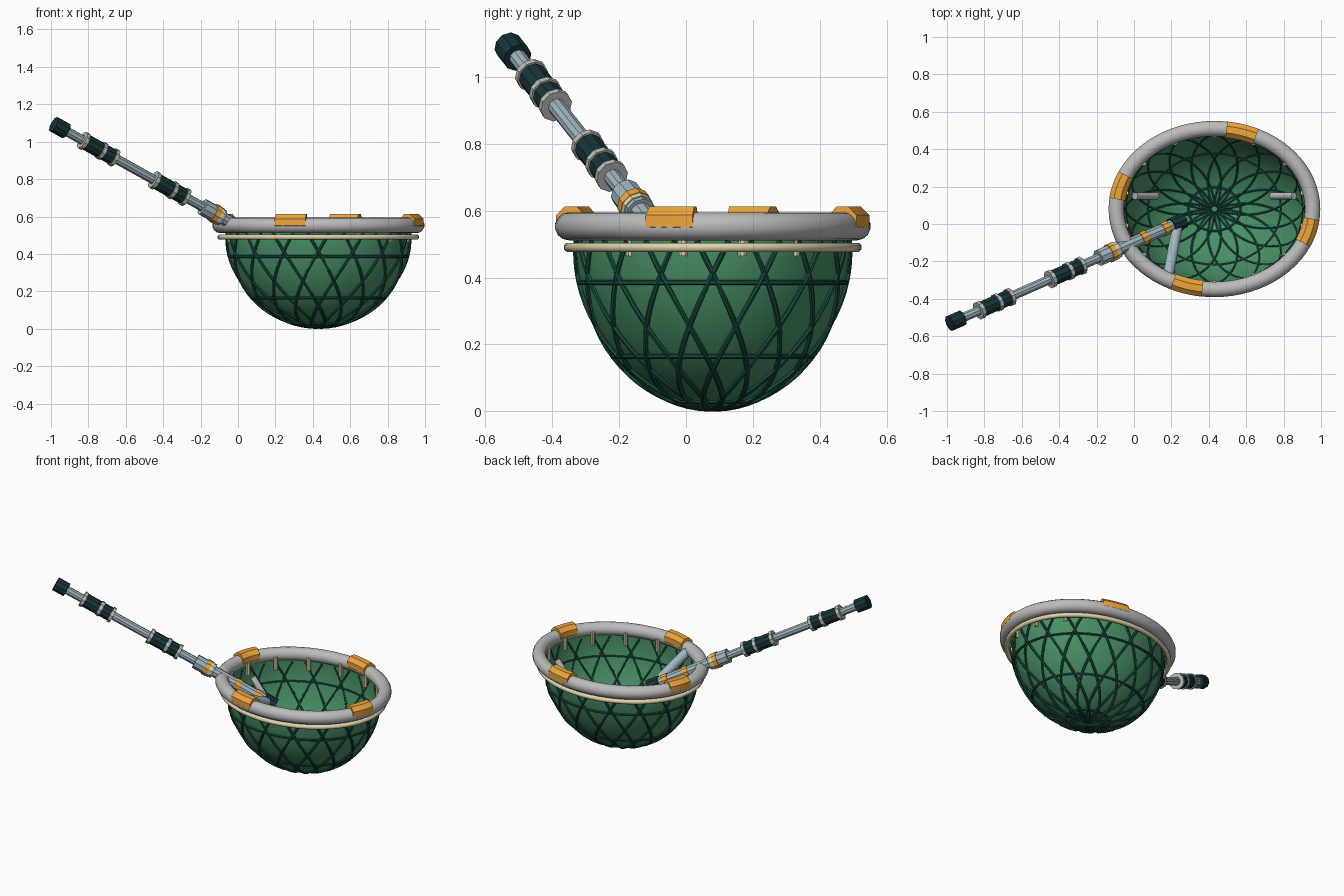
import bpy
from math import sin, cos, pi, radians, sqrt
from mathutils import Vector

if "Cube" in bpy.data.objects:
    bpy.data.objects.remove(bpy.data.objects["Cube"])

CX, CY = 0.43, 0.08          # bowl centre
TAU = 2 * pi


def mat(name, r, g, b):
    m = bpy.data.materials.new(name)
    m.diffuse_color = (r, g, b, 1)
    m.use_nodes = True
    m.node_tree.nodes["Principled BSDF"].inputs["Base Color"].default_value = m.diffuse_color
    return m


GREEN = mat("bowl_green", .065, .28, .13)
DARK = mat("net_dark_green", .01, .075, .05)
GRIP = mat("grip_dark", .008, .035, .04)
ORANGE = mat("clamp_orange", .86, .38, .045)
BLUE = mat("pole_blue_grey", .36, .47, .53)
CREAM = mat("cord_cream", .75, .66, .42)
GREY = mat("rim_grey", .5, .5, .5)


def build(name, verts, faces, m, angle=40):
    me = bpy.data.meshes.new(name)
    me.from_pydata(verts, [], faces)
    ob = bpy.data.objects.new(name, me)
    bpy.context.collection.objects.link(ob)
    me.materials.append(m)
    if angle:
        bpy.ops.object.select_all(action='DESELECT')
        ob.select_set(True)
        bpy.context.view_layer.objects.active = ob
        bpy.ops.object.shade_smooth_by_angle(angle=radians(angle))
    return ob


def sweep(paths, r, sides, closed=False):
    """Round tubes along point lists; returns verts and faces."""
    vs, fs = [], []
    for pts in paths:
        base, n = len(vs), len(pts)
        for i, p in enumerate(pts):
            a = pts[(i - 1) % n] if closed or i else p
            b = pts[(i + 1) % n] if closed or i < n - 1 else p
            t = (b - a).normalized()
            up = Vector((0, 0, 1)) if abs(t.z) < .98 else Vector((1, 0, 0))
            u = t.cross(up).normalized()
            w = u.cross(t)
            for k in range(sides):
                q = TAU * (k + .5) / sides
                vs.append(p + (u * cos(q) + w * sin(q)) * r)
        for i in range(n if closed else n - 1):
            j = (i + 1) % n
            for k in range(sides):
                l = (k + 1) % sides
                fs.append((base + i * sides + k, base + i * sides + l,
                           base + j * sides + l, base + j * sides + k))
        if not closed:
            fs.append(tuple(base + k for k in reversed(range(sides))))
            fs.append(tuple(base + (n - 1) * sides + k for k in range(sides)))
    return vs, fs


def tube(name, paths, r, sides, m, closed=False, angle=40):
    return build(name, *sweep(paths, r, sides, closed), m, angle)


def oval(a, b, z, t0=0, t1=TAU, n=64, closed=True):
    d = n if closed else n - 1
    return [Vector((CX + a * cos(t0 + (t1 - t0) * i / d),
                    CY + b * sin(t0 + (t1 - t0) * i / d), z)) for i in range(n)]


def bowl_point(f, t, s=1.0):
    """f: 0 at bottom pole, 1 at top; t: angle round."""
    q = f * pi / 2
    return Vector((CX + .49 * s * sin(q) * cos(t), CY + .41 * s * sin(q) * sin(t),
                   .51 - .50 * s * cos(q)))


# bowl shell
N, R = 48, 16
verts = [bowl_point(0, 0)]
for i in range(1, R + 1):
    verts += [bowl_point(i / R, TAU * k / N) for k in range(N)]
verts += [v + Vector((0, 0, .02)) for v in verts[-N:]]
faces = [(0, 1 + (k + 1) % N, 1 + k) for k in range(N)]
for i in range(R):
    a, b = 1 + i * N, 1 + (i + 1) * N
    faces += [(a + k, a + (k + 1) % N, b + (k + 1) % N, b + k) for k in range(N)]
build("bowl", verts, faces, GREEN, 60)

# net strands spiralling both ways, plus level hoops
STRANDS, TWIST = 16, .9
strands = [[bowl_point(.02 + .98 * i / 20, TAU * k / STRANDS + d * TWIST * i / 20, 1.006)
            for i in range(21)] for k in range(STRANDS) for d in (-1, 1)]
tube("net_strands", strands, .008, 6, DARK)
for z in (.385, .165, .03):
    s = sqrt(1 - ((.51 - z) / .5) ** 2) * 1.006
    tube("net_hoop", [oval(.49 * s, .41 * s, z)], .008, 6, DARK, True)

# rim, cord ring and clamps
tube("rim", [oval(.525, .43, .553, n=72)], .042, 14, GREY, True, 60)
tube("cord_ring", [oval(.525, .431, .49)], .015, 8, CREAM, True, 60)
for c in (74, 164, 254, 344):
    tube("rim_clamp", [oval(.523, .428, .569, radians(c - 9), radians(c + 9), 6, False)],
         .047, 8, ORANGE, False, 30)

# short pegs hanging below the rim
pegs = []
for k in range(14):
    t = TAU * (k + .5) / 14
    x, y = CX + .485 * cos(t), CY + .395 * sin(t)
    pegs.append([Vector((x, y, .55)), Vector((x, y, .465))])
tube("hanging_pegs", pegs, .014, 8, CREAM)

# inner side rods
rods = [[Vector((CX + s * .425, .15, .47)), Vector((CX + s * .31, .15, .33))] for s in (-1, 1)]
tube("inner_rods", rods, .02, 10, GREY)


# handle
def axis(x):
    return Vector((x, -.525 + .44 * (x + .97), 1.085 - .555 * (x + .97)))


def seg(name, x0, x1, r, m, sides=10):
    tube(name, [[axis(x0), axis(x1)]], r, sides, m, angle=30)


seg("handle_pole", -.95, .2, .026, BLUE)
seg("handle_end_cap", -.985, -.92, .044, GRIP)
for g in (-.745, -.365):
    seg("handle_grip", g - .08, g + .08, .044, GRIP)
    for o in (-.08, .015, .08):
        seg("grip_band", g + o - .008, g + o + .008, .05, GREY)
seg("handle_collar", -.19, -.085, .046, BLUE)
seg("collar_orange_band", -.135, -.112, .052, ORANGE)
seg("collar_cream_band", -.112, -.097, .05, CREAM)
seg("handle_sleeve", -.085, .21, .034, BLUE)
for x in (.05, .165):
    seg("sleeve_band", x - .015, x + .015, .039, ORANGE)
seg("handle_inner_cap", .2, .265, .043, GRIP)

# brace from handle tip to front rim
tube("brace", [[axis(.235), Vector((.18, -.29, .55))]], .03, 10, BLUE)
